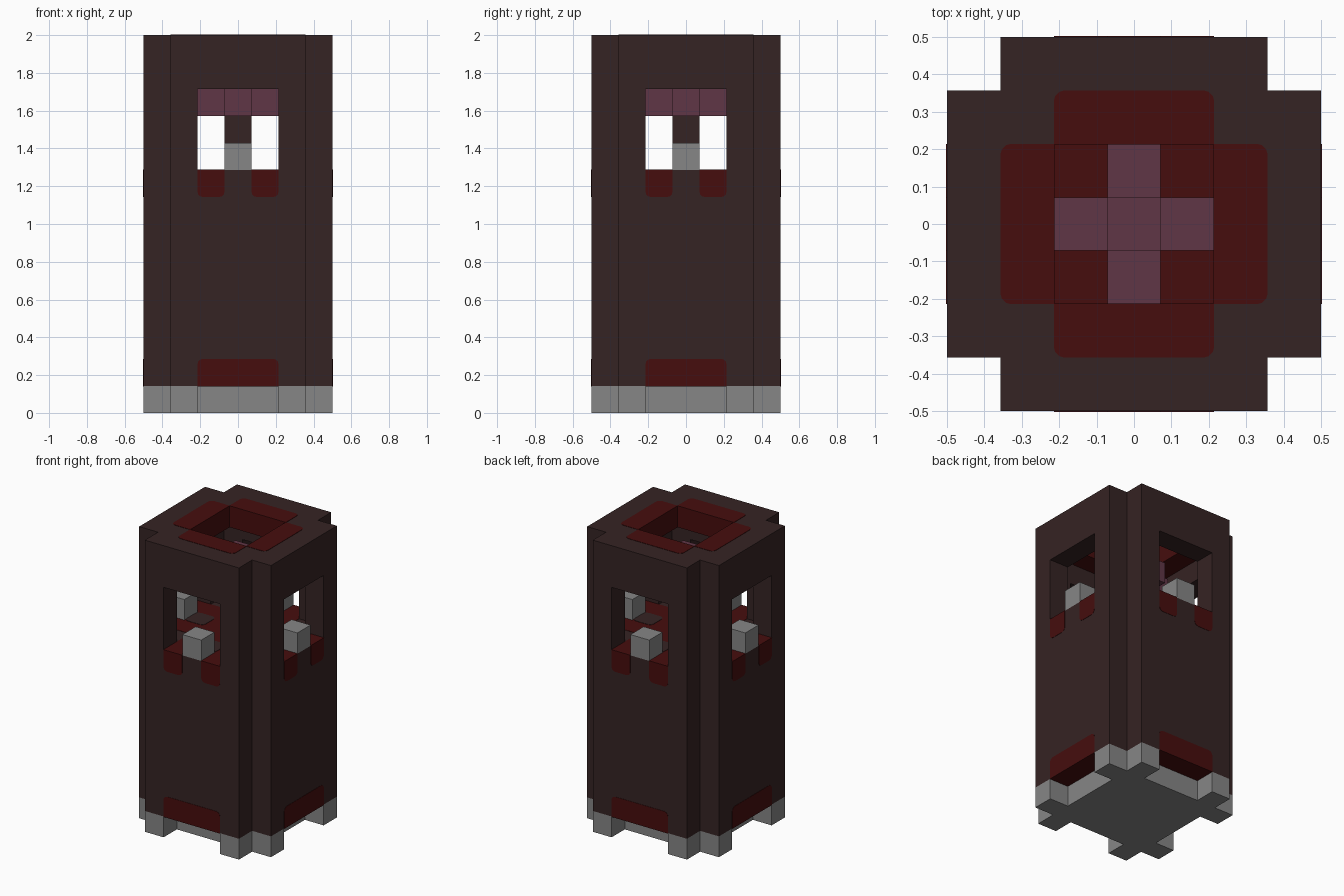
import bpy, bmesh
from math import pi
from mathutils import Matrix, Vector

U = 1 / 7        # one block
E = 0.015        # how far painted blocks stand proud, in blocks

if "Cube" in bpy.data.objects:
    bpy.data.objects.remove(bpy.data.objects["Cube"], do_unlink=True)


def material(name, rgb):
    m = bpy.data.materials.new(name)
    m.use_nodes = True
    m.diffuse_color = (*rgb, 1)
    m.node_tree.nodes["Principled BSDF"].inputs["Base Color"].default_value = (*rgb, 1)
    return m


BROWN = material("dark_brown", (0.036, 0.017, 0.017))
RED = material("deep_red", (0.061, 0.004, 0.004))
PLUM = material("plum", (0.117, 0.037, 0.061))
GREY = material("stone_grey", (0.238, 0.238, 0.238))


def finish(name, bm, mat, turns=1):
    """Scale blocks to units, repeat around z, and make the object."""
    bmesh.ops.recalc_face_normals(bm, faces=bm.faces)
    source = list(bm.verts) + list(bm.edges) + list(bm.faces)
    for i in range(1, turns):
        copy = bmesh.ops.duplicate(bm, geom=source)["geom"]
        verts = [v for v in copy if isinstance(v, bmesh.types.BMVert)]
        bmesh.ops.rotate(bm, verts=verts, matrix=Matrix.Rotation(i * pi / 2, 3, "Z"))
    bmesh.ops.scale(bm, verts=bm.verts, vec=(U, U, U))
    mesh = bpy.data.meshes.new(name)
    bm.to_mesh(mesh)
    bm.free()
    mesh.materials.append(mat)
    obj = bpy.data.objects.new(name, mesh)
    bpy.context.collection.objects.link(obj)


def add_box(bm, lo, hi, rounded=None):
    """Box from corner to corner; edges chosen by rounded(midpoint, direction) get a small radius."""
    lo, hi = Vector(lo), Vector(hi)
    verts = bmesh.ops.create_cube(bm, size=1)["verts"]
    for v in verts:
        v.co = Vector(a if c < 0 else b for a, b, c in zip(lo, hi, v.co))
    if rounded:
        edges = {e for v in verts for e in v.link_edges}
        mid = (lo + hi) / 2
        chosen = [e for e in edges
                  if rounded((e.verts[0].co + e.verts[1].co) / 2 - mid,
                             e.verts[1].co - e.verts[0].co)]
        bmesh.ops.bevel(bm, geom=chosen, offset=0.2, segments=3, profile=0.5, affect="EDGES")


def boxes(name, mat, spans, turns=1, rounded=None):
    bm = bmesh.new()
    for lo, hi in spans:
        add_box(bm, lo, hi, rounded)
    finish(name, bm, mat, turns)


def extrude(name, mat, points, step, turns=1):
    bm = bmesh.new()
    face = bm.faces.new([bm.verts.new(p) for p in points])
    new = bmesh.ops.extrude_face_region(bm, geom=[face])["geom"]
    bmesh.ops.translate(bm, vec=step, verts=[v for v in new if isinstance(v, bmesh.types.BMVert)])
    finish(name, bm, mat, turns)


def notched(a, b, z):
    """Square outline of half width a with its corners cut back to b."""
    quarter = [(a, -b), (a, b), (b, b)]
    out = []
    for _ in range(4):
        out += [(x, y, z) for x, y in quarter]
        quarter = [(-y, x) for x, y in quarter]
    return out


# Stone base with paired feet at the corners
boxes("base", GREY, [((-2.5, -2.5, 0), (2.5, 2.5, 1))])
boxes("feet", GREY, [((s * 2 - 0.5, -3.5, 0), (s * 2 + 0.5, -2.5, 1)) for s in (-1, 1)], 4)

# Solid lower tower, window walls and roof ring
extrude("lower_tower", BROWN, notched(3.5, 2.5, 1), (0, 0, 8))
arch = [(-2.5, 9), (-2.5, 14), (2.5, 14), (2.5, 9), (1.5, 9), (1.5, 12), (-1.5, 12), (-1.5, 9)]
extrude("window_walls", BROWN, [(x, -3.5, z) for x, z in arch], (0, 1, 0), 4)
boxes("roof_ring", BROWN, [((-1.5, -2.5, 13), (2.5, -1.5, 14))], 4)

# Red trim above the base, rounded at its upper corners
boxes("base_trim", RED, [((-1.5, -3.5 - E, 1 - E), (1.5, -2.5, 2))], 4,
      lambda m, d: abs(d.y) > 0.5 and m.z > 0)

# Red window sills, rounded at their lower corners
boxes("window_sills", RED,
      [((s - 0.5, -3.5 - E, 8), (s + 0.5, -2.5, 9 + E)) for s in (-1, 1)], 4,
      lambda m, d: abs(d.y) > 0.5 and m.z < 0)

# Red rim round the roof opening, rounded at its outer corners
boxes("roof_rim", RED, [((-1.5, -2.5, 13 - E), (1.5, -1.5 + E, 14 + E))], 4,
      lambda m, d: abs(d.z) > 0.5 and m.y < 0)

# Chamber floor with a dark spot before each window
extrude("chamber_floor", RED, notched(2.5, 1.5, 9), (0, 0, E))
boxes("floor_spots", BROWN, [((-0.5, -2.5, 9), (0.5, -1.5, 9 + 2 * E))], 4,
      lambda m, d: abs(d.z) > 0.01 and abs(d.x) + abs(d.y) < 0.01)

# Stone block standing in each window
boxes("window_blocks", GREY, [((-0.5, -3.5, 9), (0.5, -2.5, 10))], 4)

# Pillar and its plum crown inside the chamber
boxes("pillar", BROWN, [((-0.5, -0.5, 9), (0.5, 0.5, 11))])
boxes("crown_core", PLUM, [((-0.5, -0.5, 11), (0.5, 0.5, 13))])
boxes("crown_arms", PLUM, [((-0.5, -1.5, 11), (0.5, -0.5, 12))], 4)
